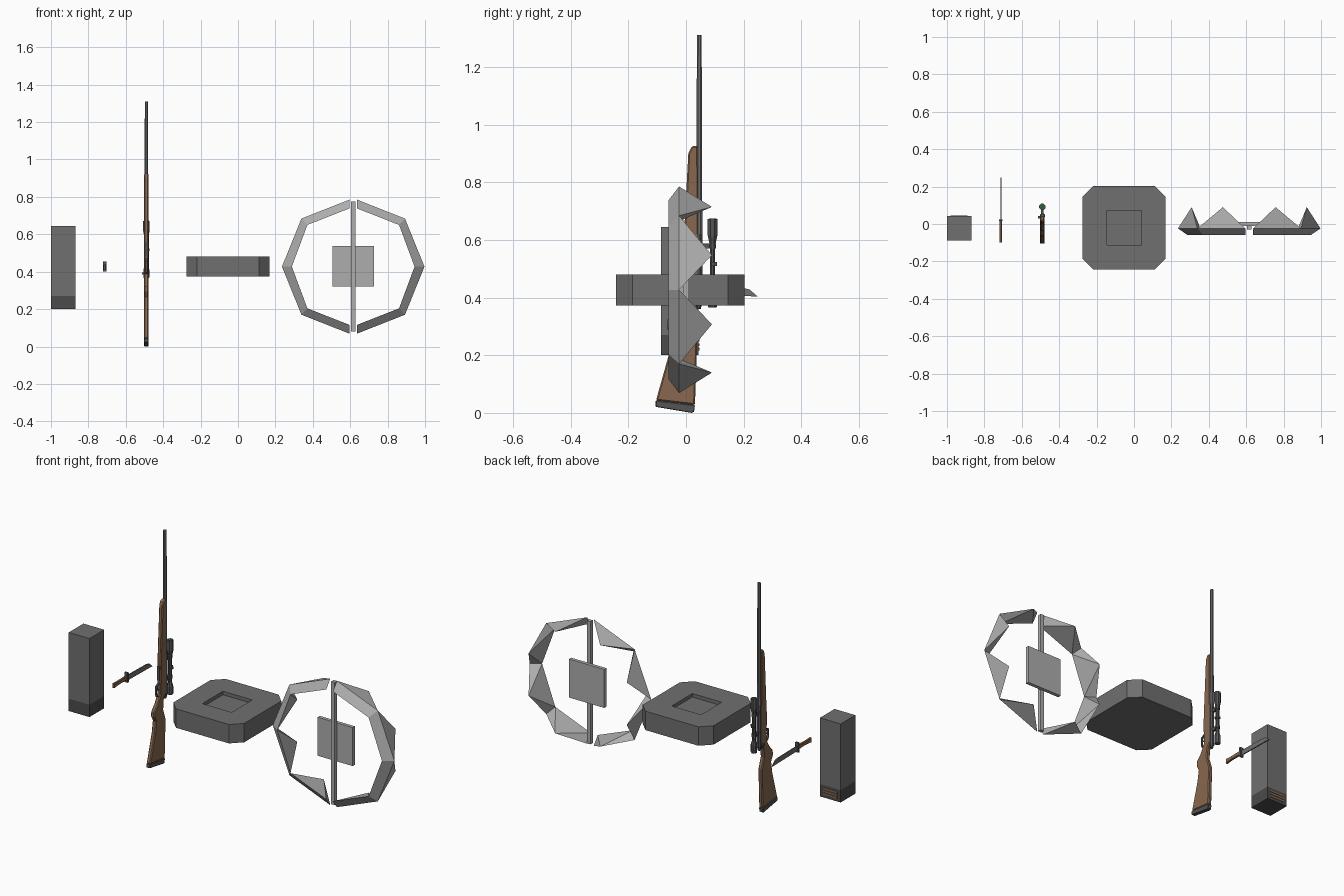
import bpy, bmesh, math
from mathutils import Vector, Matrix

if "Cube" in bpy.data.objects:
    bpy.data.objects.remove(bpy.data.objects["Cube"])


def material(name, color):
    m = bpy.data.materials.new(name)
    m.diffuse_color = (*color, 1)
    m.use_nodes = True
    m.node_tree.nodes["Principled BSDF"].inputs["Base Color"].default_value = m.diffuse_color
    return m


WOOD = material("wood", (0.25, 0.14, 0.08))
DARK = material("dark_steel", (0.09, 0.09, 0.09))
STEEL = material("steel", (0.16, 0.16, 0.16))
BLACK = material("dark_band", (0.07, 0.07, 0.07))
LIGHT = material("bright_metal", (0.42, 0.42, 0.42))
GREEN = material("lens_green", (0.02, 0.12, 0.04))


def finish(name, bm, mat):
    bmesh.ops.recalc_face_normals(bm, faces=bm.faces)
    me = bpy.data.meshes.new(name)
    bm.to_mesh(me)
    bm.free()
    ob = bpy.data.objects.new(name, me)
    bpy.context.collection.objects.link(ob)
    me.materials.append(mat)
    return ob


def box(name, x, y, z, mat):
    """Box from (min, max) ranges."""
    bm = bmesh.new()
    size = [r[1] - r[0] for r in (x, y, z)]
    mid = [(r[0] + r[1]) / 2 for r in (x, y, z)]
    bmesh.ops.create_cube(bm, size=1, matrix=Matrix.Translation(mid) @ Matrix.Diagonal((*size, 1)))
    return finish(name, bm, mat)


def side_plate(name, pts, x, width, mat, bevel=0):
    """Extrude a (y, z) outline sideways about x."""
    bm = bmesh.new()
    f = bm.faces.new([bm.verts.new((x - width / 2, y, z)) for y, z in pts])
    ext = bmesh.ops.extrude_face_region(bm, geom=[f])
    bmesh.ops.translate(bm, vec=(width, 0, 0), verts=[v for v in ext["geom"] if isinstance(v, bmesh.types.BMVert)])
    ob = finish(name, bm, mat)
    if bevel:
        mod = ob.modifiers.new("edge_bevel", 'BEVEL')
        mod.width, mod.segments, mod.limit_method = bevel, 1, 'ANGLE'
        mod.angle_limit = math.radians(60)
    return ob


def lathe(name, profile, x, y, mat, sides=8):
    """Vertical turned part from (radius, z) pairs."""
    bm = bmesh.new()
    rings = []
    for r, z in profile:
        rings.append([bm.verts.new((x + r * math.cos(a), y + r * math.sin(a), z))
                      for a in (math.tau * (i + 0.5) / sides for i in range(sides))])
    for a, b in zip(rings, rings[1:]):
        for i in range(sides):
            j = (i + 1) % sides
            bm.faces.new((a[i], a[j], b[j], b[i]))
    bm.faces.new(rings[0])
    bm.faces.new(rings[-1])
    return finish(name, bm, mat)


# Tall canister with dark base and rear grille
box("canister_body", (-1, -0.87), (-0.087, 0.044), (0.27, 0.645), STEEL)
box("canister_base", (-1, -0.87), (-0.087, 0.044), (0.2, 0.27), BLACK)
for i in range(3):
    z = 0.217 + i * 0.015
    box(f"grille_bar_{i}", (-0.98, -0.89), (0.04, 0.046), (z, z + 0.009), WOOD)

# Knife
KX = -0.712
side_plate("knife_handle", [(-0.1, 0.411), (-0.1, 0.438), (-0.06, 0.436), (0.02, 0.438), (0.02, 0.414), (-0.05, 0.416)],
           KX, 0.013, WOOD, 0.002)
box("knife_guard", (KX - 0.01, KX + 0.01), (0.015, 0.025), (0.4, 0.455), DARK)
side_plate("knife_blade", [(0.02, 0.408), (0.02, 0.436), (0.198, 0.433), (0.22, 0.428), (0.248, 0.404), (0.2, 0.405)],
           KX, 0.006, STEEL)

# Rifle: wooden stock and butt pad
RX = -0.49
side_plate("rifle_stock", [(-0.104, 0.043), (-0.06, 0.2), (-0.05, 0.265), (-0.066, 0.295), (-0.064, 0.322),
                           (-0.035, 0.355), (-0.01, 0.4), (-0.008, 0.6), (0.008, 0.9), (0.02, 0.925), (0.042, 0.925),
                           (0.044, 0.4), (0.022, 0.36), (0.018, 0.31), (0.038, 0.25), (0.037, 0.19), (0.031, 0.027)],
           RX, 0.024, WOOD, 0.005)
side_plate("butt_pad", [(-0.105, 0.021), (-0.105, 0.043), (0.031, 0.027), (0.028, 0.004), (0.02, 0)],
           RX, 0.023, DARK, 0.002)

# Barrel, receiver and bolt
lathe("rifle_barrel", [(0.012, 0.6), (0.0105, 0.8), (0.009, 1.31)], RX, 0.046, STEEL)
lathe("rifle_receiver", [(0.008, 0.36), (0.014, 0.385), (0.014, 0.62)], RX, 0.044, DARK)
box("bolt_handle", (RX - 0.022, RX - 0.008), (0.03, 0.042), (0.385, 0.397), DARK)
box("magazine_plate", (RX - 0.008, RX + 0.008), (-0.013, 0), (0.48, 0.56), DARK)

# Trigger and guard
side_plate("trigger_guard", [(-0.008, 0.385), (-0.032, 0.395), (-0.037, 0.42), (-0.034, 0.455), (-0.008, 0.47),
                             (-0.008, 0.464), (-0.029, 0.45), (-0.032, 0.42), (-0.027, 0.4), (-0.008, 0.391)],
           RX, 0.01, DARK)
side_plate("trigger", [(-0.008, 0.422), (-0.026, 0.43), (-0.026, 0.434), (-0.008, 0.43)], RX, 0.004, DARK)

# Scope with mounts, lens and turrets
lathe("scope_tube", [(0.015, 0.365), (0.017, 0.37), (0.017, 0.41), (0.01, 0.435), (0.01, 0.58),
                     (0.018, 0.615), (0.018, 0.672)], RX, 0.092, DARK)
lathe("scope_lens", [(0.014, 0.67), (0.014, 0.674)], RX, 0.092, GREEN)
for i, z in enumerate((0.455, 0.57)):
    box(f"scope_mount_{i}", (RX - 0.007, RX + 0.007), (0.05, 0.09), (z, z + 0.018), DARK)
    lathe(f"scope_clamp_{i}", [(0.013, z), (0.013, z + 0.018)], RX, 0.092, DARK)
box("scope_turret_side", (RX, RX + 0.017), (0.086, 0.098), (0.51, 0.523), DARK)
box("scope_turret_top", (RX - 0.006, RX + 0.006), (0.092, 0.108), (0.51, 0.523), DARK)

# Slab with cut corners and sunken square on top
CX, CY, H, C = -0.053, -0.02, 0.222, 0.056
bm = bmesh.new()
corners = []
for sx, sy in ((1, 1), (-1, 1), (-1, -1), (1, -1)):
    pair = [(sx * H, sy * (H - C)), (sx * (H - C), sy * H)]
    corners += pair if sx * sy > 0 else pair[::-1]
low = [bm.verts.new((CX + x, CY + y, 0.373)) for x, y in corners]
top = [bm.verts.new((v.co.x, v.co.y, 0.48)) for v in low]
bm.faces.new(low[::-1])
for i in range(8):
    j = (i + 1) % 8
    bm.faces.new((low[i], low[j], top[j], top[i]))
R = 0.092
square = ((R, R), (-R, R), (-R, -R), (R, -R))
rim = [bm.verts.new((CX + x, CY + y, 0.48)) for x, y in square]
sunk = [bm.verts.new((CX + x, CY + y, 0.46)) for x, y in square]
for i in range(4):
    j = (i + 1) % 4
    bm.faces.new((top[2 * i], top[2 * i + 1], rim[i]))
    bm.faces.new((top[2 * i + 1], top[2 * j], rim[j], rim[i]))
    bm.faces.new((rim[i], rim[j], sunk[j], sunk[i]))
bm.faces.new(sunk)
finish("mine_slab", bm, STEEL)

# Trap: two half-octagon jaws with pyramid teeth
TX, TZ = 0.616, 0.427
outer = [(0.021, 0.358), (0.277, 0.257), (0.381, 0), (0.277, -0.257), (0.021, -0.358)]
inner = [(0.021, 0.311), (0.245, 0.223), (0.328, 0), (0.245, -0.223), (0.021, -0.311)]
for side, label in ((-1, "left"), (1, "right")):
    bm = bmesh.new()
    O = [bm.verts.new((TX + side * x, -0.024, TZ + z)) for x, z in outer]
    I = [bm.verts.new((TX + side * x, -0.06, TZ + z)) for x, z in inner]
    for i in range(4):
        base = [O[i], O[i + 1], I[i + 1], I[i]]
        bm.faces.new(base)
        tip = sum((v.co for v in base), Vector()) / 4
        tip.y = 0.09
        t = bm.verts.new(tip)
        for k in range(4):
            if k == 1 and i < 3 or k == 3 and i > 0:
                bm.faces.new((base[k], base[(k + 1) % 4], t))
            else:
                bm.faces.new((base[k], base[(k + 1) % 4], t))
    finish(f"trap_jaw_{label}", bm, LIGHT)

# Trap centre rod and pressure plate
box("trap_rod", (TX - 0.011, TX + 0.011), (-0.03, -0.008), (0.08, 0.775), LIGHT)
box("trap_plate", (TX - 0.11, TX + 0.11), (-0.01, 0.01), (0.32, 0.538), LIGHT)
